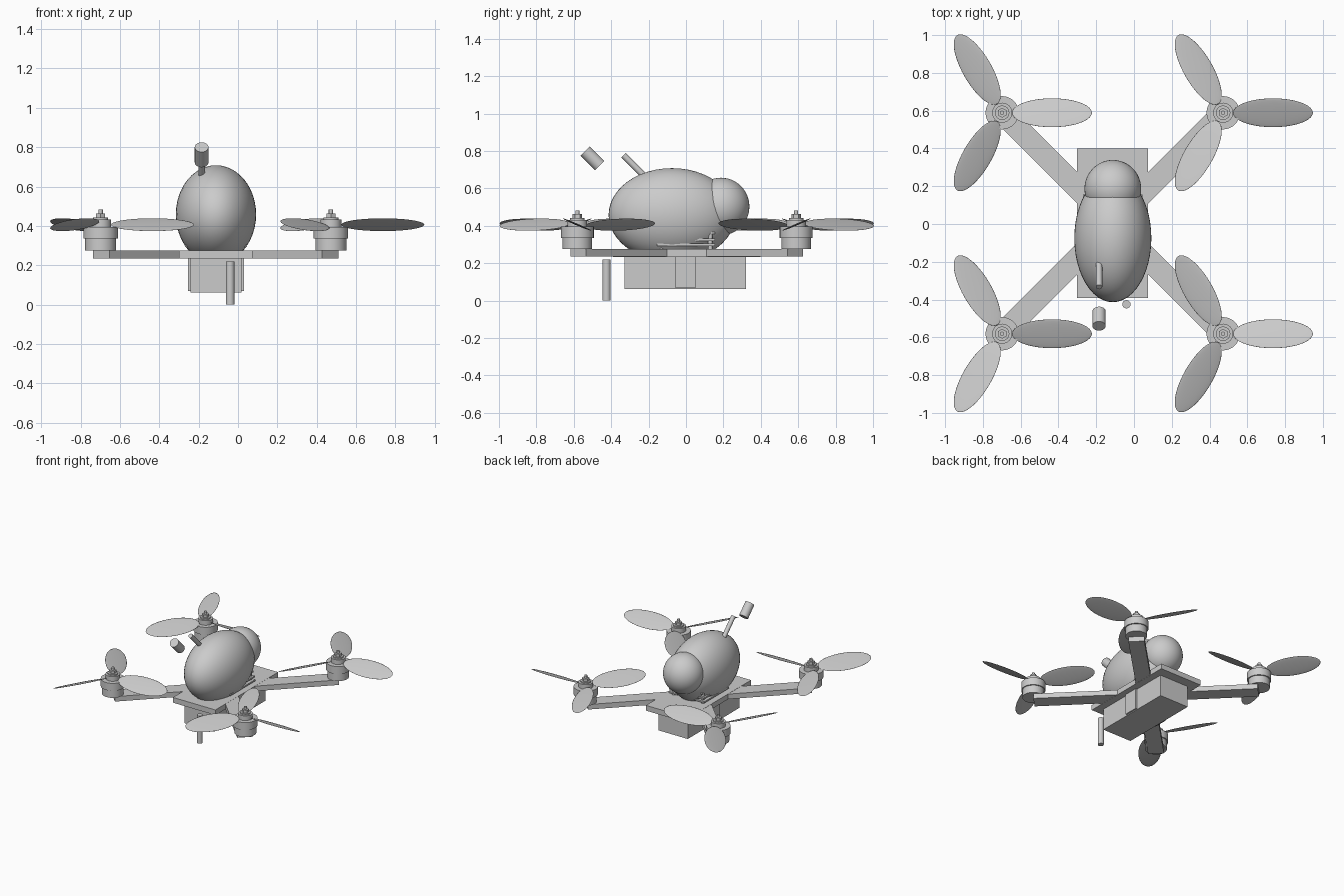
import bpy
from math import radians, cos, sin, sqrt
from mathutils import Matrix, Vector

if "Cube" in bpy.data.objects:
    bpy.data.objects.remove(bpy.data.objects["Cube"])

CX, CY = -0.113, 0.004   # centre of the airframe
ARM = 0.585              # motor offset along x and y


def smooth(ob):
    bpy.ops.object.shade_smooth_by_angle(angle=radians(35))
    return ob


def box(name, centre, size, rot=0):
    bpy.ops.mesh.primitive_cube_add(size=1, location=centre, rotation=(0, 0, rot))
    ob = bpy.context.object
    ob.name = name
    ob.scale = size
    return ob


def cyl(name, centre, r, h, sides=32, rot=(0, 0, 0)):
    bpy.ops.mesh.primitive_cylinder_add(vertices=sides, radius=r, depth=h,
                                        location=centre, rotation=rot)
    bpy.context.object.name = name
    return smooth(bpy.context.object)


def ball(name, centre, radii, seg=48, rings=24):
    bpy.ops.mesh.primitive_uv_sphere_add(segments=seg, ring_count=rings, radius=1,
                                         location=centre)
    ob = bpy.context.object
    ob.name = name
    ob.scale = radii
    return smooth(ob)


def stack(name, x, y, parts):
    """Coaxial cylinders: (label, radius, z0, z1, sides)."""
    for label, r, z0, z1, n in parts:
        cyl(f"{name}_{label}", (x, y, (z0 + z1) / 2), r, z1 - z0, n)


# frame: centre plate and two crossed arms
box("centre_plate", (CX, CY, 0.255), (0.375, 0.79, 0.042))
for i, a in enumerate((45, -45)):
    box(f"cross_arm_{i}", (CX, CY, 0.255), (1.644, 0.117, 0.04), radians(a))

# battery and strap under the plate
box("battery", (-0.112, -0.003, 0.15), (0.258, 0.65, 0.175))
box("battery_strap", (-0.112, -0.002, 0.153), (0.284, 0.113, 0.168))

# motors and three-bladed propellers, pitch alternating per diagonal
for sx in (-1, 1):
    for sy in (-1, 1):
        x, y = CX + sx * ARM, CY + sy * ARM
        tag = f"{'left' if sx < 0 else 'right'}_{'front' if sy < 0 else 'back'}"
        stack(tag, x, y, [("motor_base", 0.079, 0.275, 0.335, 32),
                          ("motor_bell", 0.088, 0.335, 0.395, 32),
                          ("propeller_hub", 0.053, 0.39, 0.432, 32),
                          ("washer", 0.038, 0.432, 0.442, 32),
                          ("nut", 0.026, 0.442, 0.463, 6),
                          ("shaft", 0.011, 0.463, 0.483, 16)])
        pitch = radians(23) * sx * sy
        for k in range(3):
            blade = ball(f"{tag}_blade_{k}", (0, 0, 0), (1, 1, 1), 40, 12)
            blade.matrix_world = (Matrix.Translation((x, y, 0.406))
                                  @ Matrix.Rotation(radians(120 * k), 4, 'Z')
                                  @ Matrix.Translation((0.264, 0, 0))
                                  @ Matrix.Rotation(pitch, 4, 'X')
                                  @ Matrix.Diagonal((0.211, 0.083, 0.005, 1)))

# canopy with rear dome
ball("canopy", (-0.112, -0.075, 0.458), (0.204, 0.339, 0.25))
ball("rear_dome", (-0.112, 0.187, 0.503), (0.15, 0.152, 0.154))

# circuit board stack peeking out below the canopy
for i, (z, w) in enumerate(((0.298, 0.316), (0.325, 0.304), (0.362, 0.28))):
    box(f"circuit_board_{i}", (-0.112, 0, z), (w, 0.31, 0.012))
for sx in (-1, 1):
    for sy in (-1, 1):
        cyl("board_standoff", (-0.112 + sx * 0.128, sy * 0.13, 0.322), 0.012, 0.094, 12)

# tilted antenna stalk and its separate tip
tilt = (radians(45), 0, 0)
cyl("antenna_stalk", (-0.185, -0.27, 0.713), 0.017, 0.18, 16, tilt)
cyl("antenna_tip", (-0.185, -0.501, 0.761), 0.035, 0.11, 20, tilt)

# upright receiver antenna at the front
cyl("receiver_antenna", (-0.04, -0.425, 0.11), 0.022, 0.22, 16)
